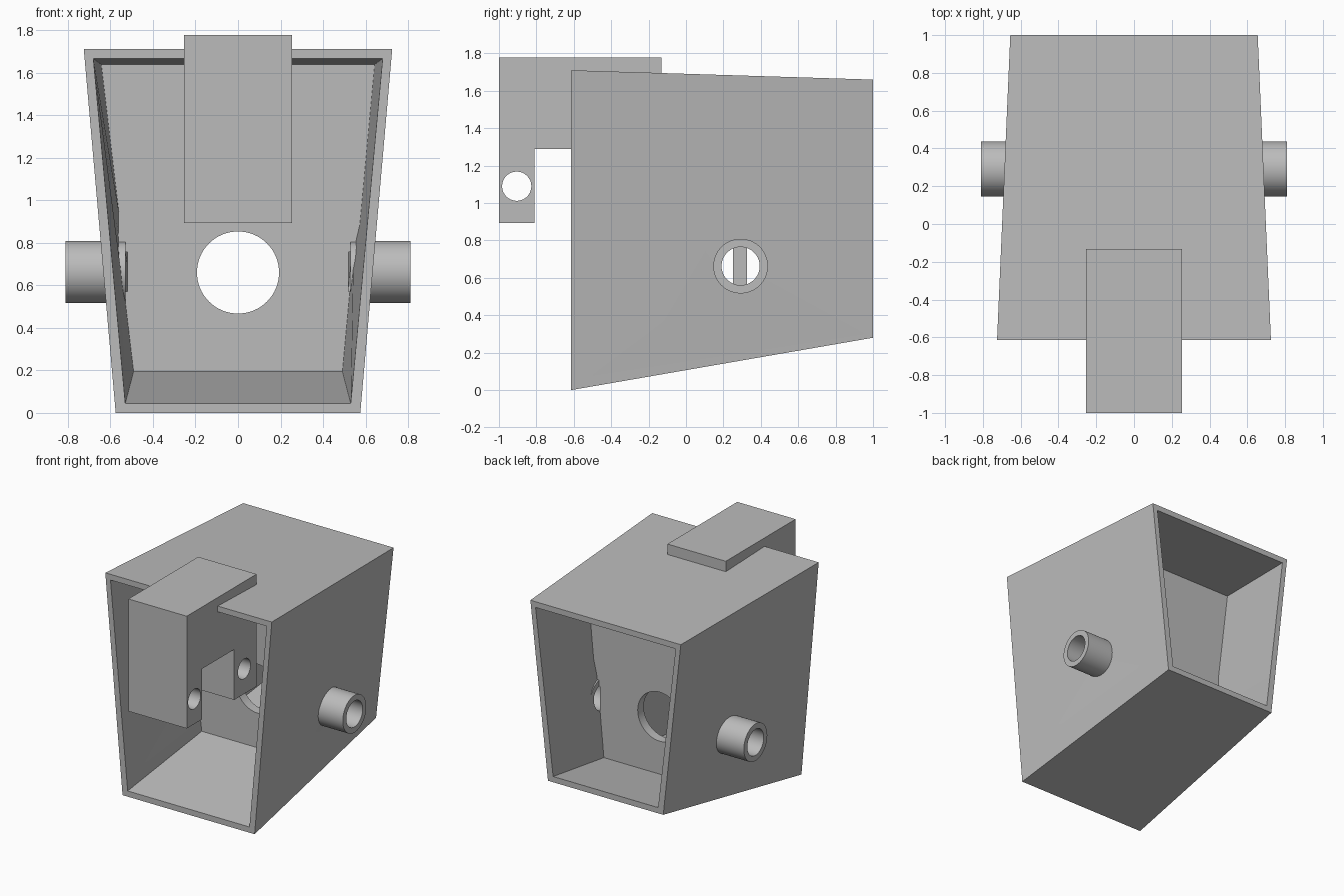
import bpy, bmesh, math
from mathutils import Matrix, Vector

if "Cube" in bpy.data.objects:
    bpy.data.objects.remove(bpy.data.objects["Cube"])

gray = bpy.data.materials.new("plain_gray")
gray.use_nodes = True
color = (0.5, 0.5, 0.5, 1)
gray.diffuse_color = color
gray.node_tree.nodes["Principled BSDF"].inputs["Base Color"].default_value = color

FRONT, BACK, WALL = -0.615, 1.0, 0.045


def finish(name, bm):
    bmesh.ops.recalc_face_normals(bm, faces=bm.faces)
    mesh = bpy.data.meshes.new(name)
    bm.to_mesh(mesh)
    bm.free()
    obj = bpy.data.objects.new(name, mesh)
    mesh.materials.append(gray)
    bpy.context.collection.objects.link(obj)
    return obj


def section(y, inset):
    """Trapezoid cross-section of the tapered housing at depth y."""
    t = (y - FRONT) / (BACK - FRONT)
    top = 1.71 - 0.05 * t - inset
    bottom = 0.28 * t + inset
    wide = 0.725 - 0.07 * t - inset
    narrow = 0.575 - 0.073 * t - inset
    return [Vector(p) for p in ((-narrow, y, bottom), (narrow, y, bottom),
                                (wide, y, top), (-wide, y, top))]


def loft(name, rings, closed=False):
    """Join rings of points; closed rings wrap round, open ones get caps."""
    bm = bmesh.new()
    rows = [[bm.verts.new(p) for p in ring] for ring in rings]
    n = len(rows[0])
    for k in range(len(rows) if closed else len(rows) - 1):
        a, b = rows[k], rows[(k + 1) % len(rows)]
        for i in range(n):
            j = (i + 1) % n
            bm.faces.new((a[i], a[j], b[j], b[i]))
    if not closed:
        bm.faces.new(rows[0])
        bm.faces.new(rows[-1])
    return finish(name, bm)


def cylinder(name, radius, start, end, axis):
    """Cylinder between two points along the X or Y axis."""
    start, end = Vector(start), Vector(end)
    turn = Matrix.Rotation(math.pi / 2, 4, "Y" if axis == "X" else "X")
    bm = bmesh.new()
    bmesh.ops.create_cone(bm, cap_ends=True, segments=64, radius1=radius,
                          radius2=radius, depth=(end - start).length,
                          matrix=Matrix.Translation((start + end) / 2) @ turn)
    return finish(name, bm)


def cut(obj, cutters):
    bpy.ops.object.select_all(action="DESELECT")
    bpy.context.view_layer.objects.active = obj
    obj.select_set(True)
    for cutter in cutters:
        mod = obj.modifiers.new("hole", "BOOLEAN")
        mod.operation, mod.solver, mod.object = "DIFFERENCE", "EXACT", cutter
        bpy.ops.object.modifier_apply(modifier=mod.name)
    bpy.ops.object.shade_smooth_by_angle(angle=math.radians(30))


# Tapered housing, open at both ends
housing = loft("housing", [section(FRONT, 0), section(BACK, 0),
                           section(BACK, WALL), section(FRONT, WALL)], closed=True)

# Inner partition with a round opening
partition = loft("partition", [section(0.25, WALL / 2), section(0.325, WALL / 2)])
opening = cylinder("opening_cutter", 0.193, (0, 0, 0.66), (0, 0.6, 0.66), "Y")

# Side pivots, bored through the walls
bores = []
for side, label in ((1, "left"), (-1, "right")):
    def at(x):
        return (side * x, 0.292, 0.663)
    pivot = cylinder(label + "_pivot", 0.146, at(0.53), at(0.81), "X")
    bore = cylinder(label + "_bore_cutter", 0.102, at(0.52), at(1.0), "X")
    cut(pivot, [bore])
    bores.append(bore)
cut(housing, bores)
cut(partition, bores + [opening])

# Hook bracket: a two-legged profile extruded across the roof
profile = ((-1, 0.893), (-0.81, 0.893), (-0.81, 1.29), (-0.41, 1.29),
           (-0.41, 0.893), (-0.132, 0.893), (-0.132, 1.777), (-1, 1.777))
bracket = loft("bracket", [[(x, y, z) for y, z in profile] for x in (-0.254, 0.254)])
pin_hole = cylinder("pin_hole_cutter", 0.078, (-0.5, -0.905, 1.09), (0.5, -0.905, 1.09), "X")
rear_hole = cylinder("rear_hole_cutter", 0.078, (-0.5, -0.285, 1.09), (0.5, -0.285, 1.09), "X")
cut(bracket, [pin_hole, rear_hole])

# Remove the cutters
for cutter in bores + [opening, pin_hole, rear_hole]:
    bpy.data.objects.remove(cutter)
